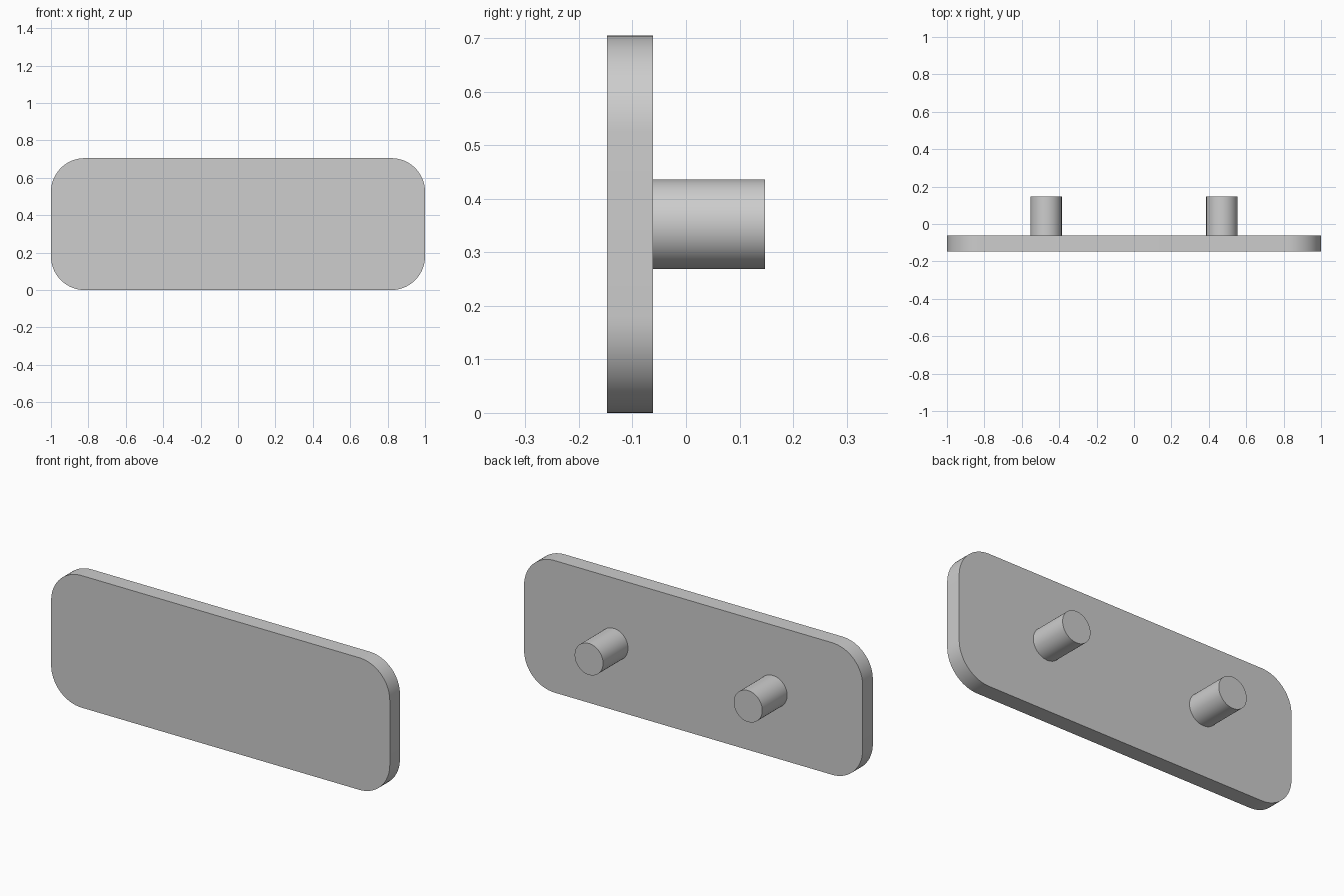
import bpy
import bmesh
import math
from mathutils import Matrix, Vector

cube = bpy.data.objects.get("Cube")
if cube:
    bpy.data.objects.remove(cube, do_unlink=True)

WIDTH, HEIGHT, CORNER = 2.0, 0.705, 0.18
FRONT, PLATE_BACK, PEG_BACK = -0.148, -0.062, 0.148
PEG_X, PEG_RADIUS = 0.47, 0.084

grey = bpy.data.materials.new("light_grey")
grey.use_nodes = True
colour = (0.61, 0.61, 0.61, 1)
grey.diffuse_color = colour
grey.node_tree.nodes["Principled BSDF"].inputs["Base Color"].default_value = colour


def extruded(name, outline, y0, y1):
    """Closed solid from an (x, z) outline, extruded along y."""
    bm = bmesh.new()
    face = bm.faces.new([bm.verts.new((x, y0, z)) for x, z in outline])
    result = bmesh.ops.extrude_face_region(bm, geom=[face], use_keep_orig=True)
    moved = [v for v in result["geom"] if isinstance(v, bmesh.types.BMVert)]
    bmesh.ops.translate(bm, verts=moved, vec=(0, y1 - y0, 0))
    bmesh.ops.recalc_face_normals(bm, faces=bm.faces)
    mesh = bpy.data.meshes.new(name)
    bm.to_mesh(mesh)
    bm.free()
    mesh.materials.append(grey)
    obj = bpy.data.objects.new(name, mesh)
    bpy.context.collection.objects.link(obj)
    bpy.ops.object.select_all(action="DESELECT")
    obj.select_set(True)
    bpy.context.view_layer.objects.active = obj
    bpy.ops.object.shade_smooth_by_angle(angle=math.radians(30))
    return obj


def arc(cx, cz, radius, start, sweep, steps):
    """Points along an arc, angles in degrees."""
    angles = [math.radians(start + sweep * i / steps) for i in range(steps + 1)]
    return [(cx + radius * math.cos(a), cz + radius * math.sin(a)) for a in angles]


# Rounded rectangular plate
dx, dz = WIDTH / 2 - CORNER, HEIGHT / 2 - CORNER
outline = []
for i, (sx, sz) in enumerate([(1, 1), (-1, 1), (-1, -1), (1, -1)]):
    outline += arc(sx * dx, HEIGHT / 2 + sz * dz, CORNER, 90 * i, 90, 16)
extruded("plate", outline, FRONT, PLATE_BACK)

# Two round mounting pegs on the back
for name, side in (("left_peg", 1), ("right_peg", -1)):
    circle = arc(side * PEG_X, HEIGHT / 2, PEG_RADIUS, 0, 360, 48)[:-1]
    extruded(name, circle, PLATE_BACK, PEG_BACK)
